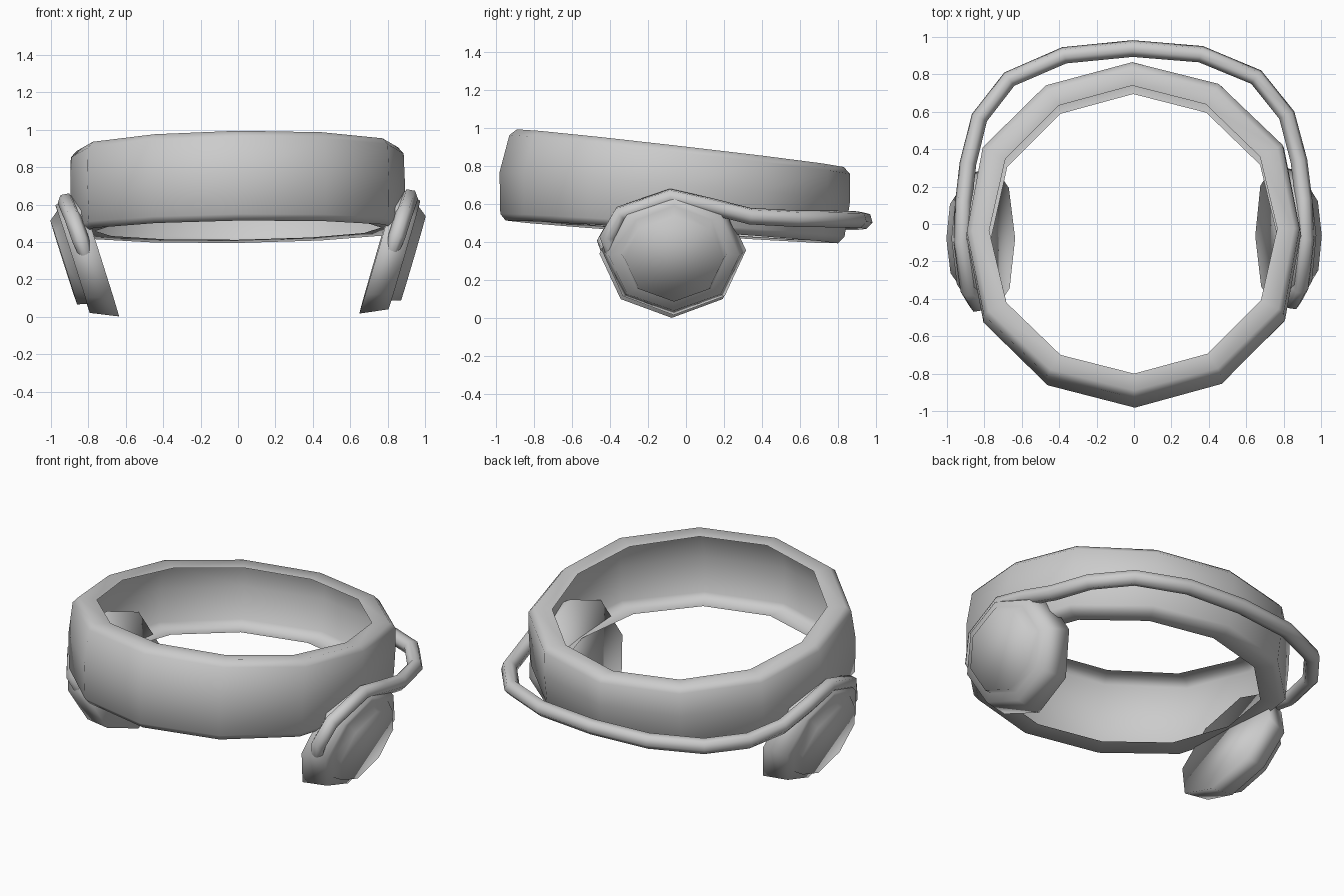
import bpy
from math import sin, cos, pi, radians
from mathutils import Matrix, Vector

if "Cube" in bpy.data.objects:
    bpy.data.objects.remove(bpy.data.objects["Cube"])

# The whole model leans very slightly to one side
PIVOT = Vector((0, 0, 0.5))
LEAN = (Matrix.Translation(PIVOT) @ Matrix.Rotation(0.008, 4, 'Z')
        @ Matrix.Rotation(-0.012, 4, 'Y') @ Matrix.Translation(-PIVOT))


def finish(ob, angle):
    ob.matrix_world = LEAN
    bpy.ops.object.select_all(action='DESELECT')
    ob.select_set(True)
    bpy.context.view_layer.objects.active = ob
    bpy.ops.object.shade_smooth_by_angle(angle=radians(angle))


def mesh_object(name, rows, shell, angle):
    """Skin rows of points: a shell loops the rows around an open profile,
    otherwise each row is a closed ring and both ends are capped."""
    n, m = len(rows), len(rows[0])
    verts = [p for row in rows for p in row]
    faces = []
    for i in range(n if shell else n - 1):
        k = (i + 1) % n
        for j in range(m - 1 if shell else m):
            l = (j + 1) % m
            f = (i * m + j, k * m + j, k * m + l, i * m + l)
            faces.append(f)
    if not shell:
        faces += [tuple(range(m)), tuple(range((n - 1) * m, n * m))]
    me = bpy.data.meshes.new(name)
    me.from_pydata(verts, [], faces)
    ob = bpy.data.objects.new(name, me)
    bpy.context.collection.objects.link(ob)
    bpy.context.view_layer.objects.active = ob
    ob.select_set(True)
    bpy.ops.object.mode_set(mode='EDIT')
    bpy.ops.mesh.select_all(action='SELECT')
    bpy.ops.mesh.normals_make_consistent(inside=False)
    bpy.ops.object.mode_set(mode='OBJECT')
    finish(ob, angle)
    return ob


# Wide band: a hollow shell whose rims fold inward. Front and back
# cross-sections (y, z), from bottom lip to top lip, blended around 12 sides;
# the outside is a little squarer than an ellipse
front = [(-.84, .525), (-.95, .515), (-.978, .55), (-.982, .77), (-.93, .965),
         (-.89, .995), (-.80, .982)]
back = [(.695, .412), (.80, .395), (.835, .43), (.865, .62), (.865, .76),
        (.83, .797), (.74, .79)]
side_x = [.765, .86, .89, .895, .89, .86, .77]
widen = [1.02] + [1.04] * 5 + [1.02]
band = []
for i in range(12):
    a = i * pi / 6
    t = (1 - cos(a)) / 2
    band.append([(x * sin(a) * (1 if i % 3 == 0 else w),
                  f[0] + (b[0] - f[0]) * t, f[1] + (b[1] - f[1]) * t)
                 for f, b, x, w in zip(front, back, side_x, widen)])
mesh_object("head_band", band, True, 65)

# Ear cups: tilted octagonal layers
# (distance along axis, height of centre, radius, half depth in y)
tilt = radians(17)
profile = [(.611, .552, .355, .38), (.755, .565, .302, .345),
           (.753, .575, .262, .28), (.806, .562, .235, .26)]
for name, s in (("right_ear_cup", 1), ("left_ear_cup", -1)):
    rows = []
    for d, c, r, ry in profile:
        ring = []
        for j in range(8):
            a = j * pi / 4
            u = c + r * cos(a)
            ring.append((s * (d * cos(tilt) + u * sin(tilt)),
                         -.07 + ry * sin(a),
                         u * cos(tilt) - d * sin(tilt)))
        rows.append(ring)
    mesh_object(name, rows, False, 180)

# Neck wire: hooks over each cup and loops behind the band
half = [(.822, -.40, .35), (.845, -.42, .42), (.885, -.35, .54), (.918, -.09, .628),
        (.91, .12, .58), (.885, .33, .527), (.822, .575, .515), (.66, .78, .515),
        (.365, .905, .515)]
path = half + [(0, .938, .515)] + [(-x, y, z) for x, y, z in reversed(half)]
cu = bpy.data.curves.new("neck_wire", 'CURVE')
cu.dimensions = '3D'
cu.bevel_depth = .046
cu.bevel_resolution = 1
cu.use_fill_caps = True
sp = cu.splines.new('POLY')
sp.points.add(len(path) - 1)
for pt, co in zip(sp.points, path):
    pt.co = (*co, 1)
sp.points[0].radius = sp.points[-1].radius = .8
wire = bpy.data.objects.new("neck_wire", cu)
bpy.context.collection.objects.link(wire)
bpy.ops.object.select_all(action='DESELECT')
wire.select_set(True)
bpy.context.view_layer.objects.active = wire
bpy.ops.object.convert(target='MESH')
finish(bpy.context.view_layer.objects.active, 65)
